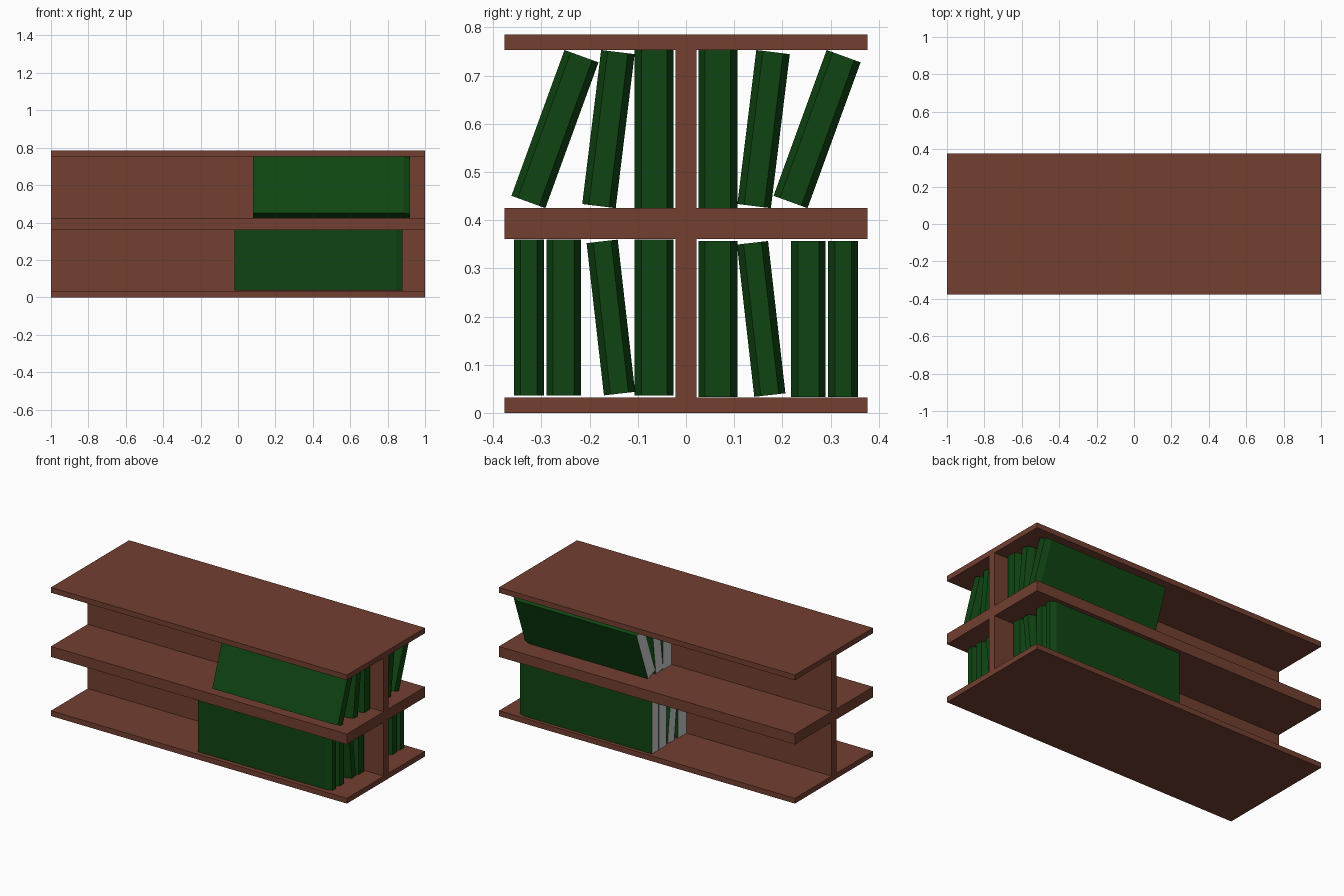
import bpy, bmesh, math
from mathutils import Matrix, Vector

if "Cube" in bpy.data.objects:
    bpy.data.objects.remove(bpy.data.objects["Cube"])


def material(name, color):
    m = bpy.data.materials.new(name)
    m.diffuse_color = (*color, 1)
    m.use_nodes = True
    m.node_tree.nodes["Principled BSDF"].inputs["Base Color"].default_value = m.diffuse_color
    return m


WOOD = material("wood", (0.17, 0.05, 0.03))
COVER = material("cover", (0.005, 0.06, 0.006))
PAGES = material("pages", (0.6, 0.6, 0.6))


def prism(name, profile, axis_map, a, b, mats):
    """Closed extrusion of a 2D profile between a and b."""
    bm = bmesh.new()
    lo = [bm.verts.new(axis_map(u, v, a)) for u, v in profile]
    hi = [bm.verts.new(axis_map(u, v, b)) for u, v in profile]
    bm.faces.new(lo)
    bm.faces.new(hi)
    n = len(profile)
    for i in range(n):
        j = (i + 1) % n
        bm.faces.new((lo[i], lo[j], hi[j], hi[i]))
    bmesh.ops.recalc_face_normals(bm, faces=bm.faces)
    mesh = bpy.data.meshes.new(name)
    bm.to_mesh(mesh)
    bm.free()
    obj = bpy.data.objects.new(name, mesh)
    bpy.context.collection.objects.link(obj)
    for m in mats:
        mesh.materials.append(m)
    return obj


def shelf(name, x0, x1, z0, z1):
    """Double-sided shelf: two boards joined by a central divider."""
    w, c, t = 0.377, 0.022, 0.032
    half = [(w, z0), (w, z0 + t), (c, z0 + t), (c, z1 - t), (w, z1 - t), (w, z1)]
    profile = half + [(-y, z) for y, z in reversed(half)]
    prism(name, profile, lambda y, z, x: (x, y, z), x0, x1, [WOOD])


def book(name, x0, x1, y, z, width, height, lean):
    """Green book with chamfered spine at +x and grey page end at -x."""
    w, cy, cx = width / 2, 0.014, 0.035
    profile = [(x0, -w), (x1 - cx, -w), (x1, -w + cy),
               (x1, w - cy), (x1 - cx, w), (x0, w)]
    obj = prism(name, profile, lambda x, v, h: (x, v, h),
                -height / 2, height / 2, [COVER, PAGES])
    for p in obj.data.polygons:
        if p.normal.x < -0.9:
            p.material_index = 1
    obj.data.transform(Matrix.Translation((0, y, z))
                       @ Matrix.Rotation(math.radians(lean), 4, 'X'))


# Two stacked shelf levels, each a left and a right section
shelf("lower_shelf_left", -1, -0.2, 0, 0.393)
shelf("lower_shelf_right", -0.2, 1, 0, 0.393)
shelf("upper_shelf_left", -1, -0.1, 0.393, 0.785)
shelf("upper_shelf_right", -0.1, 1, 0.393, 0.785)

# Books: (y, width, height, lean), front side; the back is a half turn about x
LOWER = [(-0.326, 0.062, 0.324, 0), (-0.254, 0.072, 0.324, 0),
         (-0.156, 0.065, 0.318, 6.5), (-0.066, 0.081, 0.324, 0)]
UPPER = [(-0.272, 0.075, 0.322, -20), (-0.161, 0.070, 0.322, -7),
         (-0.066, 0.081, 0.328, 0)]
for level, row, x0, x1, z, dz in (("lower", LOWER, -0.02, 0.88, 0.1965, 0.0015),
                                  ("upper", UPPER, 0.08, 0.92, 0.589, 0)):
    for side, s in (("front", 1), ("back", -1)):
        for i, (y, w, h, lean) in enumerate(row):
            book(f"{level}_{side}_book_{i + 1}", x0, x1, s * y, z + s * dz, w, h, lean)
